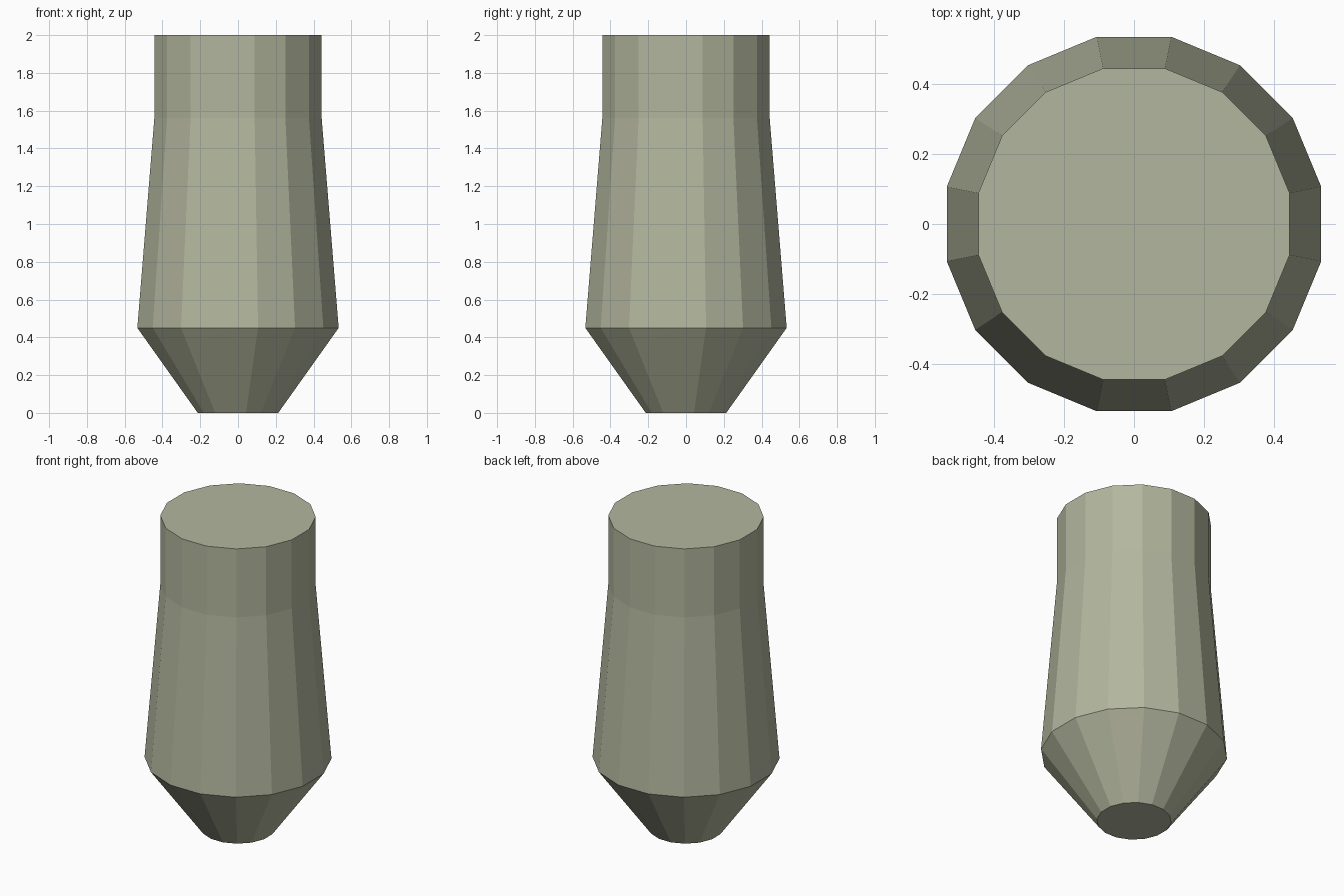
import bpy, bmesh, math

if "Cube" in bpy.data.objects:
    bpy.data.objects.remove(bpy.data.objects["Cube"])

SIDES = 16
# (flat-to-centre distance, height) rings from bottom to top
PROFILE = [(0.213, 0.0), (0.533, 0.45), (0.443, 1.56), (0.443, 2.0)]

# Faceted body: stacked rings with flat sides facing the axes
bm = bmesh.new()
rings = []
for flat, z in PROFILE:
    r = flat / math.cos(math.pi / SIDES)
    angles = [2 * math.pi * (i + 0.5) / SIDES for i in range(SIDES)]
    rings.append([bm.verts.new((r * math.cos(a), r * math.sin(a), z)) for a in angles])

for low, high in zip(rings, rings[1:]):
    for i in range(SIDES):
        j = (i + 1) % SIDES
        bm.faces.new((low[i], low[j], high[j], high[i]))

# Flat end caps
bm.faces.new(rings[0][::-1])
bm.faces.new(rings[-1])

mesh = bpy.data.meshes.new("tapered_body")
bm.to_mesh(mesh)
bm.free()
body = bpy.data.objects.new("tapered_body", mesh)
bpy.context.collection.objects.link(body)

# Pale olive colour
mat = bpy.data.materials.new("pale_olive")
mat.diffuse_color = (0.45, 0.47, 0.34, 1)
mat.use_nodes = True
mat.node_tree.nodes["Principled BSDF"].inputs["Base Color"].default_value = mat.diffuse_color
mesh.materials.append(mat)
